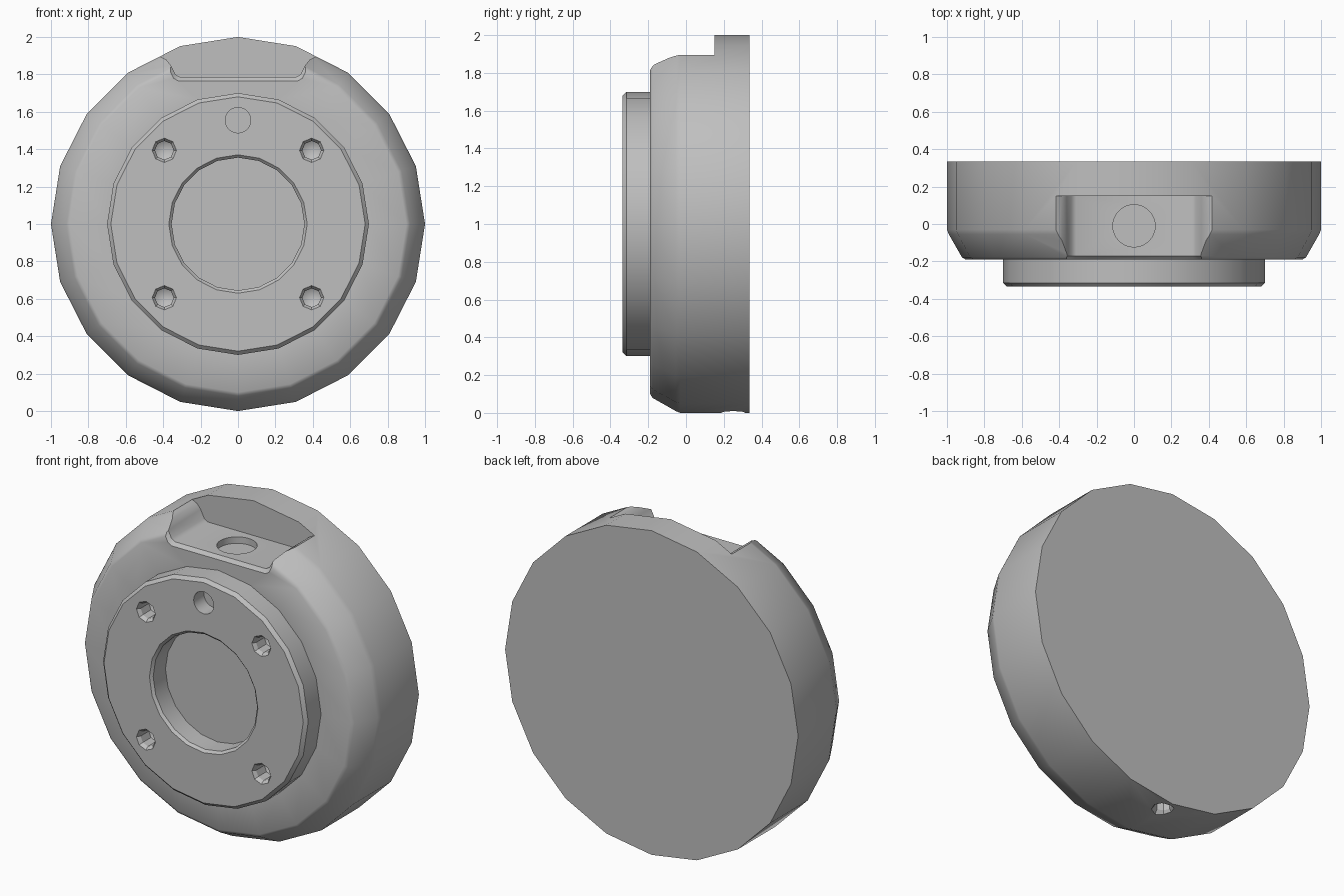
import bpy, bmesh, math

cube = bpy.data.objects.get("Cube")
if cube:
    bpy.data.objects.remove(cube, do_unlink=True)

grey = bpy.data.materials.new("plain grey")
grey.use_nodes = True
grey.diffuse_color = (0.52, 0.52, 0.52, 1)
grey.node_tree.nodes["Principled BSDF"].inputs["Base Color"].default_value = (0.52, 0.52, 0.52, 1)


def finish(bm, name, location=(0, 0, 0), tilt=0):
    bmesh.ops.recalc_face_normals(bm, faces=bm.faces)
    mesh = bpy.data.meshes.new(name)
    bm.to_mesh(mesh)
    bm.free()
    mesh.materials.append(grey)
    ob = bpy.data.objects.new(name, mesh)
    bpy.context.collection.objects.link(ob)
    ob.location = location
    ob.rotation_euler.x = math.radians(tilt)
    return ob


def loft(bm, rings):
    """Join consecutive rings; a ring of one vertex is a tip."""
    for a, b in zip(rings, rings[1:]):
        n = max(len(a), len(b))
        for i in range(n):
            j = (i + 1) % n
            if len(a) == 1:
                bm.faces.new((a[0], b[i], b[j]))
            elif len(b) == 1:
                bm.faces.new((a[i], a[j], b[0]))
            else:
                bm.faces.new((a[i], a[j], b[j], b[i]))
    for end in (rings[0], rings[-1]):
        if len(end) > 1:
            bm.faces.new(end)


def turned(name, profile, sides, location, tilt=0):
    """Solid turned around the y axis from (radius, y) points."""
    bm = bmesh.new()
    rings = []
    for r, y in profile:
        count = sides if r else 1
        angles = [math.tau * i / sides for i in range(count)]
        rings.append([bm.verts.new((r * math.sin(t), y, r * math.cos(t))) for t in angles])
    loft(bm, rings)
    return finish(bm, name, location, tilt)


# Housing: drum with bevelled front, raised boss and central recess
housing = turned("housing", [
    (0.355, -0.2), (0.355, -0.32), (0.37, -0.335), (0.68, -0.335),
    (0.70, -0.315), (0.70, -0.19), (0.9, -0.19), (0.92, -0.178),
    (0.99, -0.055), (1, -0.03), (1, 0.335)], 20, (0, 0, 1))

# Notch in the rim, with flared sides and a bevelled front edge
half = [(0.31, 1.785), (0.335, 1.8), (0.36, 1.85), (0.385, 1.88),
        (0.42, 1.897), (0.5, 1.92), (0.5, 2.2)]
bm = bmesh.new()
rings = []
for y, grow in ((-0.22, 0.05), (-0.17, 0), (0.15, 0)):
    right = [(x + grow * 0.5, z - grow) for x, z in half]
    outline = right + [(-x, z) for x, z in reversed(right)]
    rings.append([bm.verts.new((x, y, z)) for x, z in outline])
loft(bm, rings)
cutters = [finish(bm, "notch_cutter")]

# Four countersunk bolt holes
bolt = [(0.065, -0.05), (0.065, 0), (0.05, 0.02), (0.05, 0.1), (0, 0.13)]
for x in (-0.394, 0.394):
    for z in (0.606, 1.394):
        cutters.append(turned("bolt_hole_cutter", bolt, 8, (x, -0.335, z)))

# Pin hole on the boss, port in the notch floor, drain hole underneath
cutters.append(turned("pin_hole_cutter", [(0.068, -0.05), (0.068, 0.1)], 32, (0, -0.335, 1.555)))
cutters.append(turned("port_cutter", [(0.113, -0.05), (0.113, 0.04)], 32, (0, -0.01, 1.785), -90))
cutters.append(turned("drain_hole_cutter", bolt, 8, (0, 0.25, 0.005), 90))

bpy.context.view_layer.objects.active = housing
for ob in bpy.context.selected_objects:
    ob.select_set(False)
housing.select_set(True)
for cutter in cutters:
    cutter.hide_render = True
    mod = housing.modifiers.new("cut", "BOOLEAN")
    mod.operation = "DIFFERENCE"
    mod.solver = "EXACT"
    mod.object = cutter
    bpy.ops.object.modifier_apply(modifier=mod.name)
for cutter in cutters:
    bpy.data.objects.remove(cutter, do_unlink=True)

bpy.ops.object.shade_smooth_by_angle(angle=math.radians(34))
